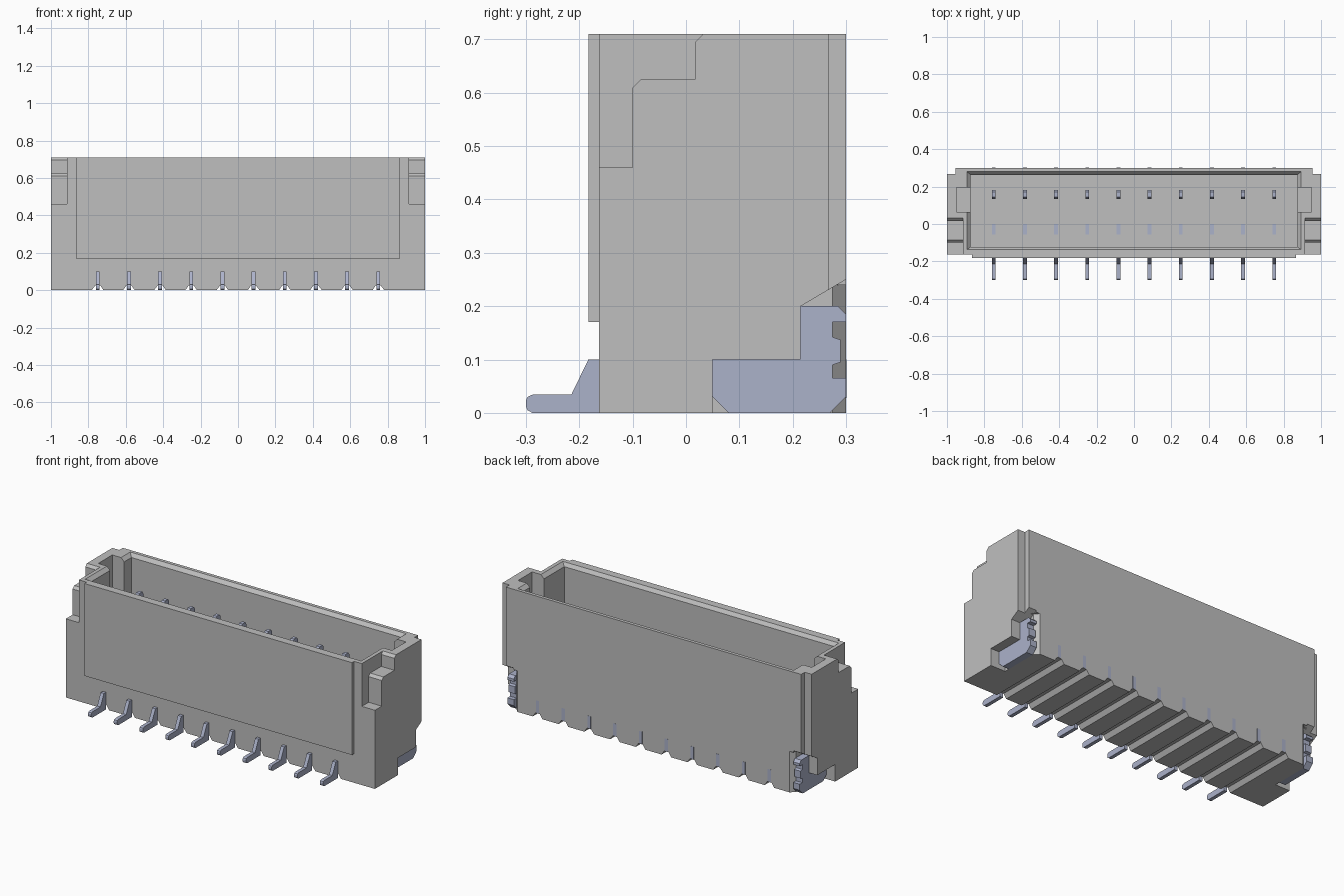
import bpy
import bmesh

if "Cube" in bpy.data.objects:
    bpy.data.objects.remove(bpy.data.objects["Cube"])


def material(name, rgb):
    m = bpy.data.materials.new(name)
    m.diffuse_color = (*rgb, 1.0)
    m.use_nodes = True
    m.node_tree.nodes["Principled BSDF"].inputs["Base Color"].default_value = m.diffuse_color
    return m


GREY = material("housing_grey", (0.52, 0.52, 0.52))
METAL = material("bluish_metal", (0.41, 0.445, 0.59))


def loft(name, rings, mat=None):
    """Solid through a stack of matching rings of 3D points."""
    bm = bmesh.new()
    rows = [[bm.verts.new(p) for p in ring] for ring in rings]
    n = len(rows[0])
    bm.faces.new(rows[0])
    bm.faces.new(rows[-1])
    for a, b in zip(rows, rows[1:]):
        for i in range(n):
            j = (i + 1) % n
            bm.faces.new((a[i], a[j], b[j], b[i]))
    bmesh.ops.recalc_face_normals(bm, faces=bm.faces)
    me = bpy.data.meshes.new(name)
    bm.to_mesh(me)
    bm.free()
    ob = bpy.data.objects.new(name, me)
    bpy.context.collection.objects.link(ob)
    if mat:
        me.materials.append(mat)
    return ob


def prism(name, axis, profile, a, b, mat=None):
    """Extrude a 2D profile along an axis from a to b."""
    place = {"x": lambda p, t: (t, p[0], p[1]),
             "y": lambda p, t: (p[0], t, p[1]),
             "z": lambda p, t: (p[0], p[1], t)}[axis]
    return loft(name, [[place(p, t) for p in profile] for t in (a, b)], mat)


def rect(x0, x1, y0, y1):
    return [(x0, y0), (x1, y0), (x1, y1), (x0, y1)]


def combine(target, tool, operation="DIFFERENCE"):
    mod = target.modifiers.new("combine", "BOOLEAN")
    mod.operation = operation
    mod.solver = "EXACT"
    mod.object = tool
    bpy.context.view_layer.objects.active = target
    bpy.ops.object.modifier_apply(modifier=mod.name)
    bpy.data.objects.remove(tool, do_unlink=True)


PIN_X = [(i - 4.5) / 6 for i in range(10)]

# Housing block with stepped back corners, plus the raised front panel
housing = prism("housing", "z", [
    (-1, -.163), (1, -.163), (1, .267), (.955, .267),
    (.955, .30), (-.955, .30), (-.955, .267), (-1, .267)], 0, .71, GREY)
combine(housing, prism("panel", "z", rect(-.865, .865, -.183, -.15), .17, .71), "UNION")

# Open cavity with a chamfered mouth
levels = [(.17, .873, -.122, .262), (.69, .873, -.122, .262), (.72, .903, -.1445, .289)]
combine(housing, loft("cavity", [
    [(x, y, z) for x, y in rect(-hx, hx, y0, y1)] for z, hx, y0, y1 in levels]))

# Cuts repeated on both ends
recess = [(-.2, .46), (-.10, .46), (-.10, .61), (-.085, .625), (.017, .625),
          (.017, .695), (.042, .72), (-.2, .72)]
tab_seat = [(.05, -.01), (.05, .10), (.215, .10), (.215, .20), (.31, .256), (.31, -.01)]
for s in (-1, 1):
    # inner key slot
    combine(housing, prism("key", "z", rect(*sorted((s * .85, s * .95)), .065, .195), .3, .72))
    # stepped recess in the outer top corner
    combine(housing, prism("recess", "x", recess, s * .915, s * 1.1))
    # seat for the solder tab, bevelled at the back
    combine(housing, prism("seat", "x", tab_seat, s * .905, s * 1.1))
    combine(housing, prism("bevel", "z", [
        (s * .905, .275), (s * .87, .31), (s * .92, .31), (s * .92, .275)], -.01, .24))

# Grooves under the housing, one per pin
for x in PIN_X:
    combine(housing, prism("groove", "y", [
        (x - .038, -.01), (x + .038, -.01), (x + .014, .025), (x - .014, .025)], -.25, .35))

# Contact pins: foot, buried bar with floor stub, upright blade
pin_profile = [(-.163, 0), (-.288, 0), (-.297, .005), (-.30, .012), (-.30, .023),
               (-.297, .03), (-.288, .034), (-.215, .034), (-.183, .10),
               (-.055, .10), (-.055, .171), (0, .171), (0, .10),
               (.135, .10), (.135, .545), (.145, .56), (.172, .56), (.182, .545),
               (.182, .10), (.3008, .10), (.3008, .028), (-.163, .028)]
for i, x in enumerate(PIN_X):
    prism(f"contact_pin_{i + 1}", "x", pin_profile, x - .0105, x + .0105, METAL)

# Solder tabs with a notched rear edge
tab_profile = [(.08, 0), (.27, 0), (.30, .03), (.30, .065), (.275, .065), (.275, .09),
               (.29, .095), (.29, .137), (.275, .142), (.275, .17), (.30, .17),
               (.30, .185), (.285, .20), (.215, .20), (.215, .10), (.05, .10), (.05, .03)]
for side, s in (("left", -1), ("right", 1)):
    prism(f"solder_tab_{side}", "x", tab_profile, s * .904, s * .945, METAL)
